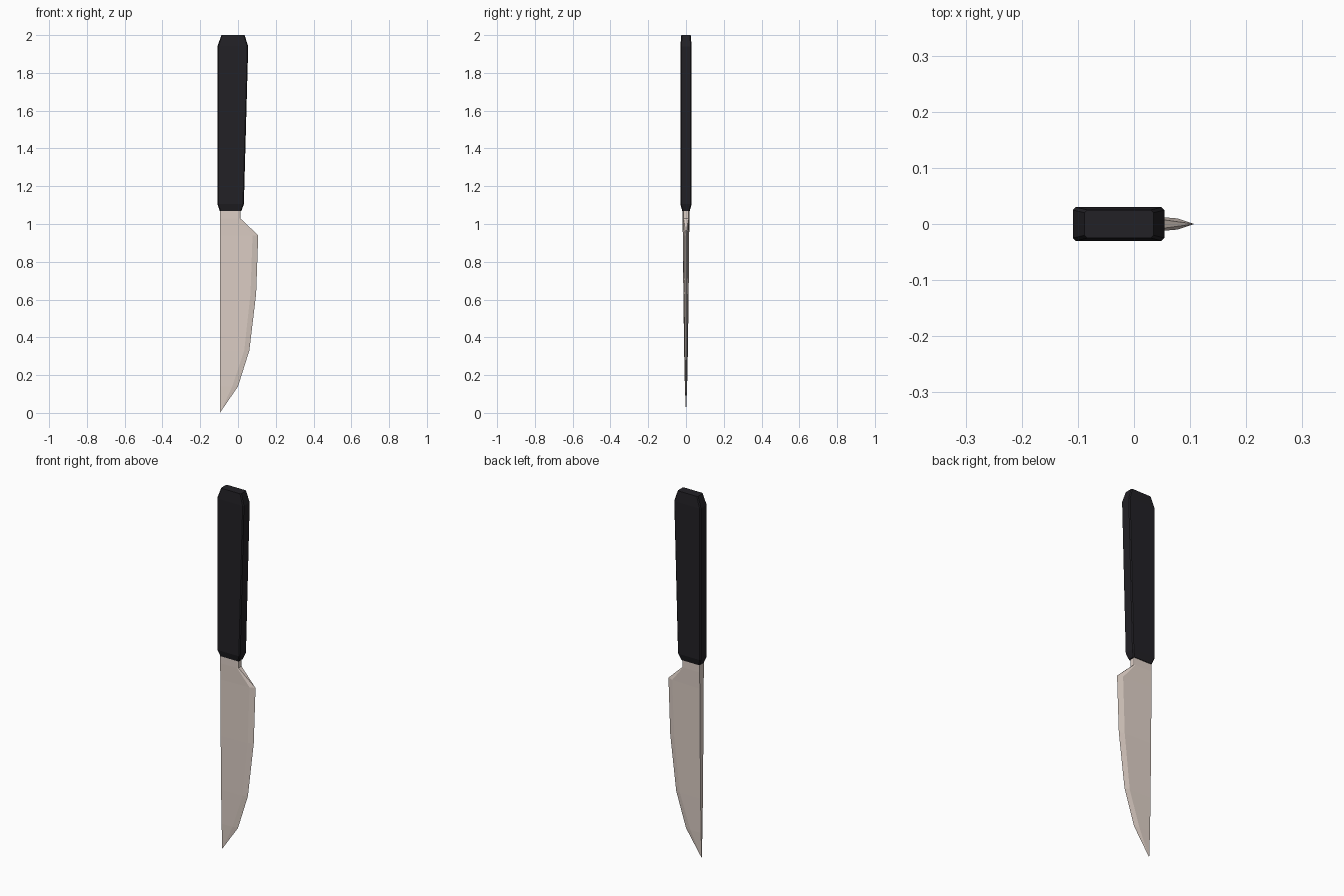
import bpy, bmesh

if "Cube" in bpy.data.objects:
    bpy.data.objects.remove(bpy.data.objects["Cube"])


def material(name, color):
    m = bpy.data.materials.new(name)
    m.diffuse_color = color
    m.use_nodes = True
    m.node_tree.nodes["Principled BSDF"].inputs["Base Color"].default_value = m.diffuse_color
    return m


def loft(name, rings, mat):
    """Skin a stack of equal-length rings and cap both ends."""
    bm = bmesh.new()
    loops = [[bm.verts.new(p) for p in ring] for ring in rings]
    n = len(loops[0])
    for a, b in zip(loops, loops[1:]):
        for i in range(n):
            j = (i + 1) % n
            bm.faces.new((a[i], a[j], b[j], b[i]))
    bm.faces.new(loops[0])
    bm.faces.new(loops[-1])
    bmesh.ops.remove_doubles(bm, verts=bm.verts, dist=0.0002)
    bmesh.ops.recalc_face_normals(bm, faces=bm.faces)
    mesh = bpy.data.meshes.new(name)
    bm.to_mesh(mesh)
    bm.free()
    obj = bpy.data.objects.new(name, mesh)
    bpy.context.collection.objects.link(obj)
    mesh.materials.append(mat)
    return obj


black = material("black_grip", (0.016, 0.015, 0.019, 1))
steel = material("warm_steel", (0.72, 0.62, 0.56, 1))


# Handle: chamfered box sections, tapering at both ends
def handle_ring(z, x0, x1, y, c=0.005):
    return [(x0 + c, -y, z), (x1 - c, -y, z), (x1, -y + c, z), (x1, y - c, z),
            (x1 - c, y, z), (x0 + c, y, z), (x0, y - c, z), (x0, -y + c, z)]


loft("handle", [handle_ring(1.07, -0.097, 0.018, 0.020),
                handle_ring(1.105, -0.109, 0.031, 0.030),
                handle_ring(1.94, -0.109, 0.054, 0.030),
                handle_ring(2.0, -0.088, 0.035, 0.025)], black)


# Blade: flat spine, flat cheeks up to a ridge, ground cutting edge
# spine z, spine half width, ridge (x, z, half width), edge (x, z, half width)
sections = [
    (1.09, 0.018, (0.006, 1.09, 0.016), (0.012, 1.09, 0.013)),
    (1.03, 0.018, (0.006, 1.03, 0.016), (0.012, 1.03, 0.013)),
    (0.94, 0.017, (0.077, 0.94, 0.010), (0.107, 0.94, 0.0)),
    (0.63, 0.014, (0.066, 0.63, 0.009), (0.096, 0.63, 0.0)),
    (0.33, 0.010, (0.033, 0.33, 0.007), (0.060, 0.33, 0.0)),
    (0.14, 0.006, (-0.030, 0.14, 0.005), (0.0, 0.14, 0.0)),
    (0.0, 0.0, (-0.096, 0.0, 0.0), (-0.096, 0.0, 0.0)),
]


def blade_ring(zs, ys, ridge, edge):
    half = [(-0.096, -ys, zs), (ridge[0], -ridge[2], ridge[1]),
            (edge[0], -edge[2], edge[1])]
    return half + [(x, -y, z) for x, y, z in reversed(half)]


loft("blade", [blade_ring(*s) for s in sections], steel)
